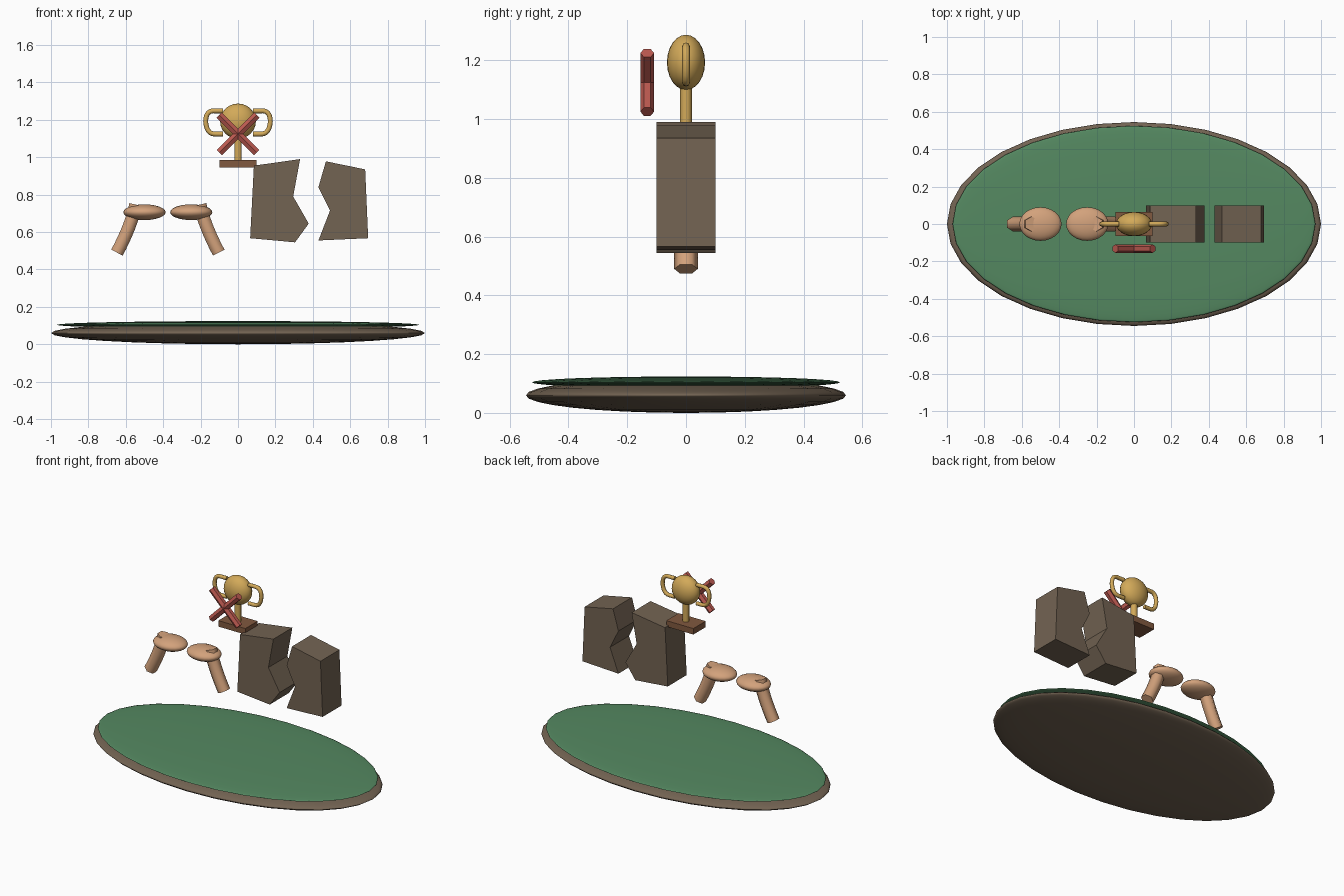
import bpy, bmesh
from mathutils import Vector

if "Cube" in bpy.data.objects:
    bpy.data.objects.remove(bpy.data.objects["Cube"])


def material(name, rgb):
    m = bpy.data.materials.new(name)
    m.diffuse_color = (*rgb, 1)
    m.use_nodes = True
    m.node_tree.nodes["Principled BSDF"].inputs["Base Color"].default_value = m.diffuse_color
    return m


BROWN = material("stone_brown", (0.17, 0.125, 0.085))
GREEN = material("felt_green", (0.09, 0.25, 0.12))
SKIN = material("skin", (0.65, 0.36, 0.2))
GOLD = material("gold", (0.65, 0.4, 0.1))
WOOD = material("wood", (0.22, 0.1, 0.05))
RED = material("red", (0.5, 0.1, 0.08))


def finish(name, mat, smooth=True):
    o = bpy.context.object
    o.name = name
    o.data.materials.append(mat)
    if smooth:
        bpy.ops.object.shade_smooth()
    return o


def ellipsoid(name, loc, radii, mat, seg=32, rings=16):
    bpy.ops.mesh.primitive_uv_sphere_add(segments=seg, ring_count=rings, radius=1, location=loc)
    bpy.context.object.scale = radii
    return finish(name, mat)


def tube(name, path, radius, sides, mat, smooth=False):
    """Mitred tube along a path in the XZ plane, with a side ridge facing front."""
    from math import cos, sin, tau
    pts = [Vector((x, y, z)) for x, y, z in path]
    bm = bmesh.new()
    rings = []
    for i, p in enumerate(pts):
        a = (p - pts[i - 1]).normalized() if i else None
        b = (pts[i + 1] - p).normalized() if i < len(pts) - 1 else None
        t = ((a or b) + (b or a)).normalized()
        side = Vector((0, -1, 0))
        up = side.cross(t)
        rings.append([bm.verts.new(p + radius * (side * cos(tau * k / sides) + up * sin(tau * k / sides)))
                      for k in range(sides)])
    for r, s in zip(rings, rings[1:]):
        for k in range(sides):
            n = (k + 1) % sides
            bm.faces.new((r[k], r[n], s[n], s[k]))
    bm.faces.new(rings[0])
    bm.faces.new(rings[-1])
    add_mesh(name, bm, mat)
    if smooth:
        bpy.ops.object.shade_smooth_by_angle(angle=1.1)


def add_mesh(name, bm, mat):
    bmesh.ops.recalc_face_normals(bm, faces=bm.faces)
    me = bpy.data.meshes.new(name)
    bm.to_mesh(me)
    bm.free()
    o = bpy.data.objects.new(name, me)
    bpy.context.collection.objects.link(o)
    me.materials.append(mat)
    bpy.ops.object.select_all(action='DESELECT')
    o.select_set(True)
    bpy.context.view_layer.objects.active = o


def bezier(a, b, c, n):
    return [tuple(Vector(a) * (1 - t) ** 2 + Vector(b) * 2 * t * (1 - t) + Vector(c) * t * t)
            for t in [i / n for i in range(n + 1)]]


def slab(name, outline, half, mat):
    bm = bmesh.new()
    f = bm.faces.new([bm.verts.new((x, -half, z)) for x, z in outline])
    ext = bmesh.ops.extrude_face_region(bm, geom=[f], use_keep_orig=True)
    bmesh.ops.translate(bm, vec=(0, 2 * half, 0),
                        verts=[v for v in ext["geom"] if isinstance(v, bmesh.types.BMVert)])
    add_mesh(name, bm, mat)


# oval base with green top
ellipsoid("oval_base", (0, 0, 0.06), (1, 0.545, 0.06), BROWN)
ellipsoid("green_top", (0, 0, 0.104), (0.97, 0.525, 0.02), GREEN)

# pair of hands with forearms, mirrored about x = -0.375
for label, s in (("left", -1), ("right", 1)):
    cx = -0.375
    ellipsoid(label + "_hand", (cx + s * 0.125, 0, 0.706), (0.113, 0.09, 0.042), SKIN, 24, 12)
    tube(label + "_forearm",
         bezier((cx + s * 0.272, 0, 0.49), (cx + s * 0.195, 0, 0.635), (cx + s * 0.172, 0, 0.747), 8),
         0.04, 6, SKIN, True)

# broken stone halves
slab("stone_half_left", [(0.085, 0.955), (0.332, 0.99), (0.295, 0.79), (0.378, 0.645),
                         (0.305, 0.545), (0.065, 0.567)], 0.1, BROWN)
slab("stone_half_right", [(0.47, 0.978), (0.68, 0.935), (0.696, 0.567), (0.43, 0.555),
                          (0.492, 0.715), (0.43, 0.84)], 0.1, BROWN)

# trophy: plinth, stem, cup
bpy.ops.mesh.primitive_cube_add(size=1, location=(0, 0, 0.965))
bpy.context.object.scale = (0.2, 0.13, 0.04)
finish("trophy_plinth", WOOD, False)
bpy.ops.mesh.primitive_cylinder_add(vertices=16, radius=0.02, depth=0.16, location=(0, 0, 1.06))
finish("trophy_stem", GOLD, False)
bpy.ops.object.shade_smooth_by_angle()
ellipsoid("trophy_cup", (0, 0, 1.193), (0.096, 0.065, 0.094), GOLD, 24, 12)

# trophy handles
for label, s in (("left", -1), ("right", 1)):
    P = lambda x, z: (s * x, 0, z)
    path = ([P(0.08, 1.248)]
            + bezier(P(0.12, 1.248), P(0.173, 1.254), P(0.173, 1.19), 6)
            + bezier(P(0.173, 1.19), P(0.168, 1.122), P(0.12, 1.124), 6)[1:]
            + [P(0.08, 1.124)])
    tube(label + "_handle", path, 0.013, 8, GOLD, True)

# red cross in front of the trophy
for label, s in (("rising", 1), ("falling", -1)):
    tube(label + "_cross_bar", [(-0.1, -0.132, 1.125 - s * 0.1), (0.1, -0.132, 1.125 + s * 0.1)],
         0.023, 6, RED)
